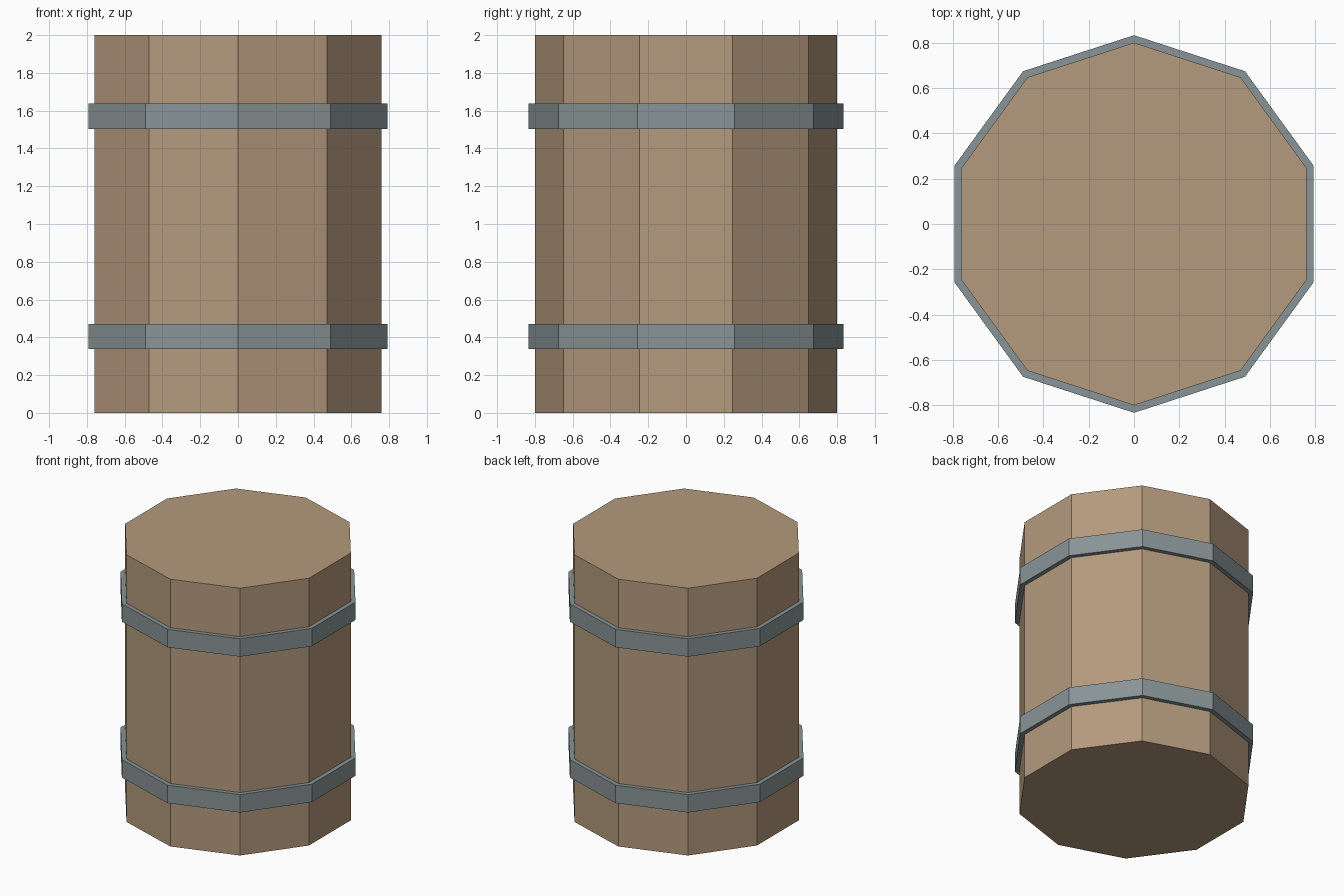
import bpy
import bmesh
from math import sin, cos, tau

SIDES = 10

old = bpy.data.objects.get("Cube")
if old:
    bpy.data.objects.remove(old, do_unlink=True)


def make_material(name, color):
    mat = bpy.data.materials.new(name)
    mat.use_nodes = True
    mat.diffuse_color = color
    mat.node_tree.nodes["Principled BSDF"].inputs["Base Color"].default_value = color
    return mat


def ring(bm, radius, z):
    """One ten-sided loop with a corner facing front and back."""
    return [bm.verts.new((radius * sin(tau * i / SIDES), radius * cos(tau * i / SIDES), z))
            for i in range(SIDES)]


def lathe(name, profile, mat, closed):
    """Sweep a (radius, z) profile; close it into a hoop or cap both ends."""
    bm = bmesh.new()
    rings = [ring(bm, r, z) for r, z in profile]
    pairs = list(zip(rings, rings[1:]))
    if closed:
        pairs.append((rings[-1], rings[0]))
    else:
        bm.faces.new(rings[0])
        bm.faces.new(rings[-1])
    for a, b in pairs:
        for i in range(SIDES):
            j = (i + 1) % SIDES
            bm.faces.new((a[i], a[j], b[j], b[i]))
    bmesh.ops.recalc_face_normals(bm, faces=bm.faces)
    mesh = bpy.data.meshes.new(name)
    bm.to_mesh(mesh)
    bm.free()
    mesh.materials.append(mat)
    obj = bpy.data.objects.new(name, mesh)
    bpy.context.collection.objects.link(obj)
    return obj


wood = make_material("light_brown_wood", (0.455, 0.32, 0.205, 1))
metal = make_material("grey_metal", (0.25, 0.296, 0.304, 1))

# Straight-sided wooden body
lathe("barrel_body", [(0.8, 0), (0.8, 2)], wood, closed=False)

# Two metal hoops, seated slightly into the wood
for name, low in (("lower_hoop", 0.337), ("upper_hoop", 1.503)):
    high = low + 0.134
    lathe(name, [(0.79, low), (0.833, low), (0.833, high), (0.79, high)], metal, closed=True)
